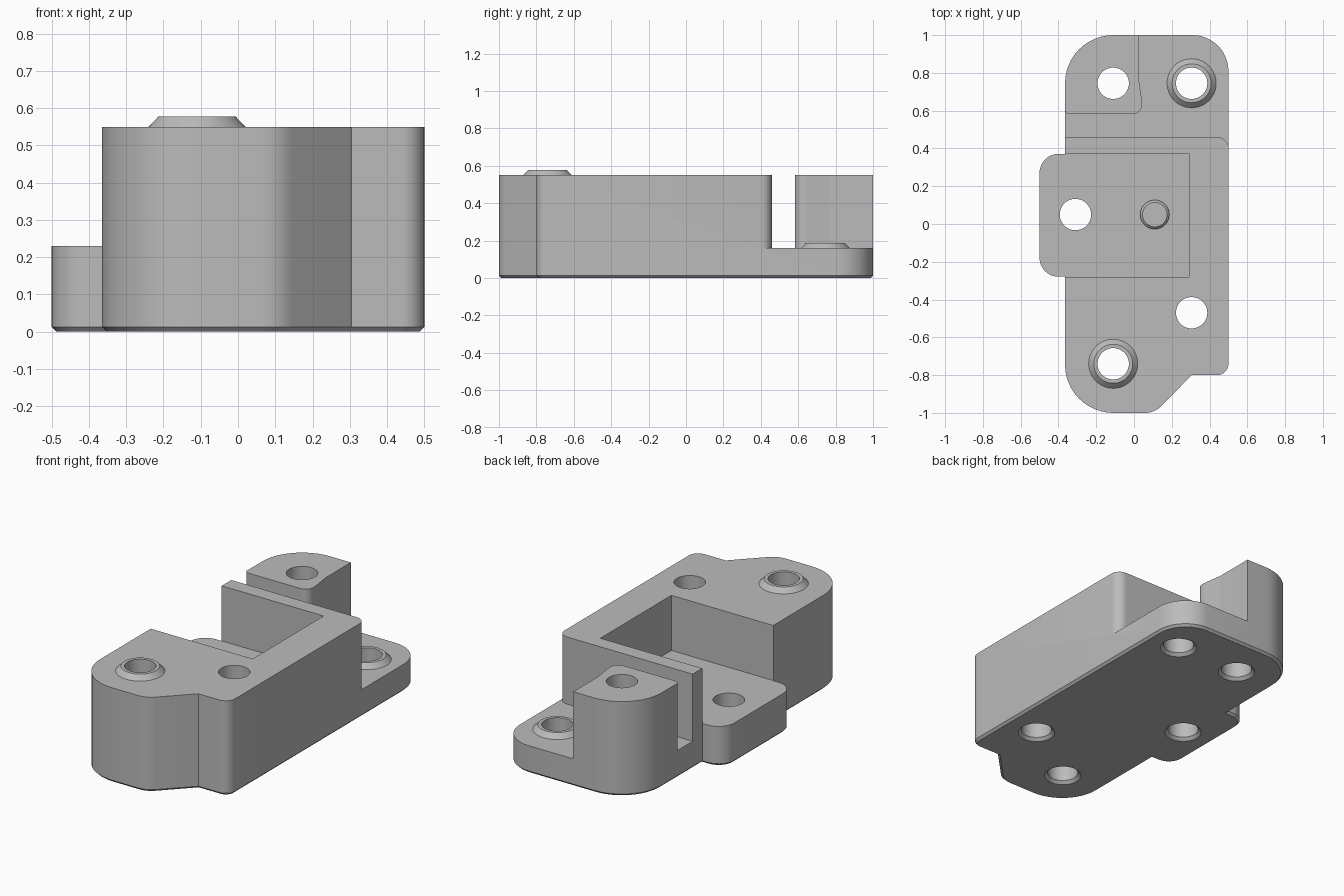
import bpy, bmesh, math
from mathutils import Vector

cube = bpy.data.objects.get("Cube")
if cube:
    bpy.data.objects.remove(cube)

TOP, PLATE, FLOOR = 0.55, 0.16, 0.23
HOLE_R = 0.083

grey = bpy.data.materials.new("plain grey")
grey.use_nodes = True
grey.diffuse_color = (0.5, 0.5, 0.5, 1)
grey.node_tree.nodes["Principled BSDF"].inputs["Base Color"].default_value = (0.5, 0.5, 0.5, 1)


def rounded(corners, steps=12):
    """Outline with each (x, y, radius) corner replaced by a tangent arc."""
    out = []
    for i, (x, y, *r) in enumerate(corners):
        p = Vector((x, y))
        if not r:
            out.append(p)
            continue
        a = (Vector(corners[i - 1][:2]) - p).normalized()
        b = (Vector(corners[(i + 1) % len(corners)][:2]) - p).normalized()
        half = a.angle(b) / 2
        centre = p + (a + b).normalized() * r[0] / math.sin(half)
        start = p + a * r[0] / math.tan(half) - centre
        end = p + b * r[0] / math.tan(half) - centre
        turn = start.angle_signed(end)
        n = max(3, round(steps * abs(turn) / (math.pi / 2)))
        for k in range(n + 1):
            t = -turn * k / n
            c, s = math.cos(t), math.sin(t)
            out.append(centre + Vector((start.x * c - start.y * s, start.x * s + start.y * c)))
    return out


def finish(name, bm):
    bmesh.ops.recalc_face_normals(bm, faces=bm.faces)
    mesh = bpy.data.meshes.new(name)
    bm.to_mesh(mesh)
    bm.free()
    mesh.materials.append(grey)
    obj = bpy.data.objects.new(name, mesh)
    bpy.context.collection.objects.link(obj)
    return obj


def prism(name, corners, z0, z1, chamfer=0):
    bm = bmesh.new()
    base = bm.faces.new([bm.verts.new((p.x, p.y, z0)) for p in rounded(corners)])
    top = bmesh.ops.extrude_face_region(bm, geom=[base], use_keep_orig=True)["geom"]
    for v in top:
        if isinstance(v, bmesh.types.BMVert):
            v.co.z = z1
    if chamfer:
        edges = [e for e in bm.edges if all(v.co.z == z0 for v in e.verts)]
        bmesh.ops.bevel(bm, geom=edges, offset=chamfer, segments=1, affect='EDGES')
    return finish(name, bm)


def lathe(name, profile, x, y, n=48):
    """Revolve (radius, z) points; closed by caps at both ends when asked."""
    bm = bmesh.new()
    rings = [[bm.verts.new((x + r * math.cos(2 * math.pi * k / n),
                            y + r * math.sin(2 * math.pi * k / n), z)) for k in range(n)]
             for r, z in profile]
    for lo, hi in zip(rings, rings[1:]):
        for k in range(n):
            j = (k + 1) % n
            bm.faces.new((lo[k], lo[j], hi[j], hi[k]))
    if not name.startswith("boss"):
        bm.faces.new(rings[0])
        bm.faces.new(rings[-1])
    return finish(name, bm)


def select_only(obj):
    bpy.ops.object.select_all(action='DESELECT')
    obj.select_set(True)
    bpy.context.view_layer.objects.active = obj


def cut(obj, cutter):
    mod = obj.modifiers.new("cut", 'BOOLEAN')
    mod.operation, mod.solver, mod.object = 'DIFFERENCE', 'EXACT', cutter
    select_only(obj)
    bpy.ops.object.modifier_apply(modifier=mod.name)
    bpy.data.objects.remove(cutter)


# Full-height body including the side tab, chamfered underneath
body = prism("bracket_body", [
    (-0.365, -1, 0.255), (0.11, -1, 0.12), (0.305, -0.8), (0.5, -0.8, 0.06),
    (0.5, 1, 0.19), (-0.365, 1, 0.255), (-0.365, 0.371), (-0.5, 0.371, 0.1),
    (-0.5, -0.279, 0.1), (-0.365, -0.279)], 0, TOP, 0.013)

# Low back plate around the upright post
cut(body, prism("plate_cutter", [
    (-1, 0.46), (0.501, 0.46, 0.06), (0.501, 0.3), (0.7, 0.3), (0.7, 1.2),
    (0.025, 1.2), (0.025, 0.77, 0.15), (0.042, 0.65, 0.15), (0.042, 0.582, 0.05),
    (-0.366, 0.582, 0.025), (-0.366, 0.7), (-1, 0.7)], PLATE, 1))

# Open pocket running out over the tab
cut(body, prism("pocket_cutter", [
    (-1, -0.4), (-0.366, -0.4), (-0.366, -0.28), (0.29, -0.28),
    (0.29, 0.372), (-0.366, 0.372), (-0.366, 0.42), (-1, 0.42)], FLOOR, 1))

# Through holes, countersunk underneath
for x, y in [(-0.11, 0.745), (0.305, 0.745), (-0.31, 0.05), (0.305, -0.47), (-0.11, -0.74)]:
    cut(body, lathe("hole_cutter", [(0.11, -0.01), (HOLE_R, 0.017), (HOLE_R, 1)], x, y))

# Raised collars and the locating pin
parts = [body]
for name, x, y, z in [("boss_front", -0.11, -0.74, TOP), ("boss_back", 0.305, 0.745, PLATE)]:
    parts.append(lathe(name, [(0.13, z), (0.103, z + 0.028), (HOLE_R, z + 0.028), (HOLE_R, z)], x, y))
parts.append(lathe("locating_pin", [(0.077, FLOOR - 0.01), (0.077, FLOOR + 0.02),
                                    (0.065, FLOOR + 0.032)], 0.11, 0.05))

for part in parts:
    select_only(part)
    bpy.ops.object.shade_smooth_by_angle(angle=math.radians(30))
